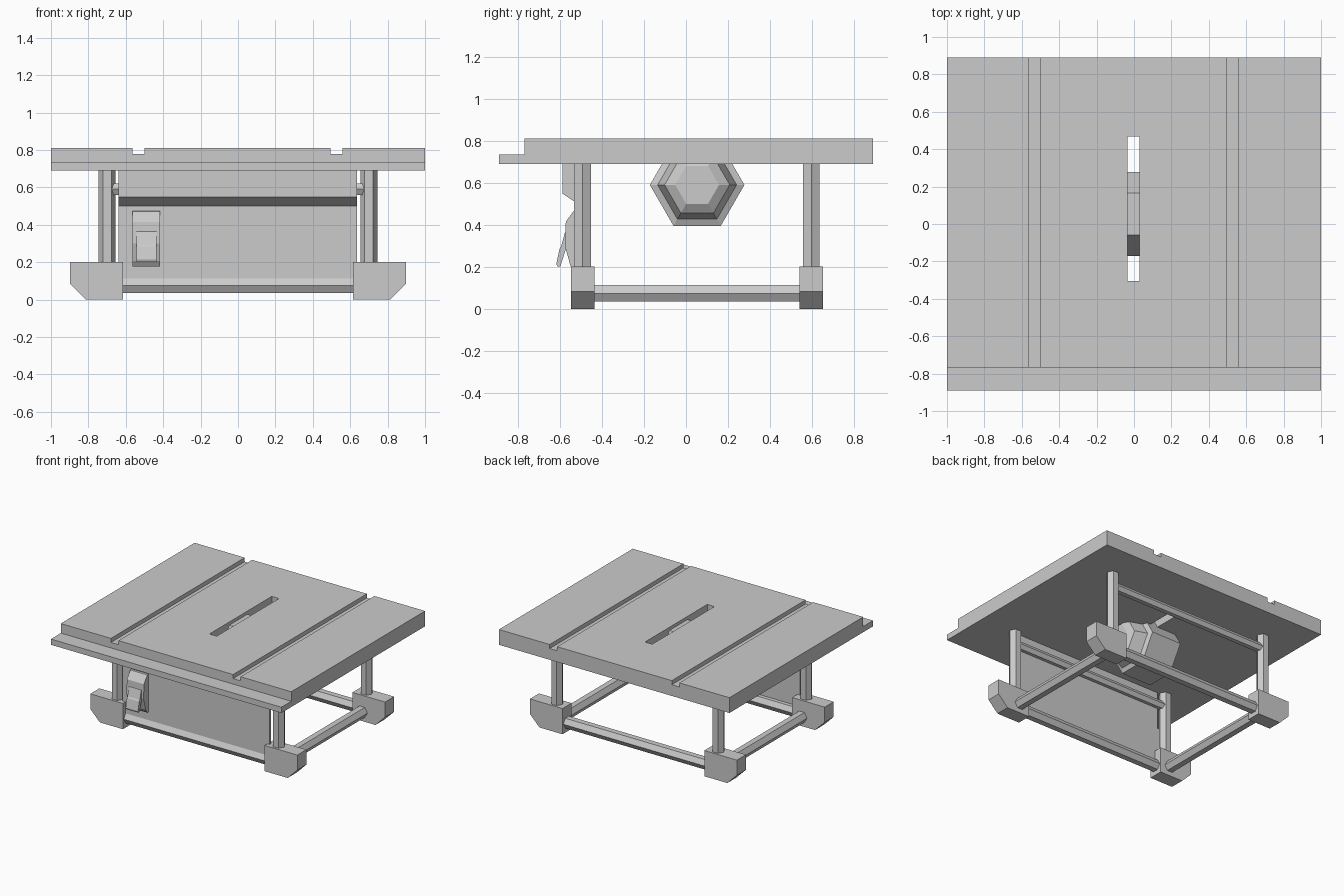
import bpy, bmesh
from math import cos, sin, pi
from mathutils import Vector

if "Cube" in bpy.data.objects:
    bpy.data.objects.remove(bpy.data.objects["Cube"])


def place(axis, u, v, t):
    # section coordinates (u, v) at position t along the axis
    return {'x': Vector((t, u, v)), 'y': Vector((u, t, v)), 'z': Vector((u, v, t))}[axis]


def loft(name, axis, sections):
    # sections: list of (t, [(u, v), ...]) joined into one closed solid
    bm = bmesh.new()
    rings = [[bm.verts.new(place(axis, u, v, t)) for u, v in pts] for t, pts in sections]
    n = len(rings[0])
    for a, b in zip(rings, rings[1:]):
        for i in range(n):
            bm.faces.new((a[i], a[(i + 1) % n], b[(i + 1) % n], b[i]))
    bm.faces.new(rings[0])
    bm.faces.new(rings[-1])
    bmesh.ops.recalc_face_normals(bm, faces=bm.faces[:])
    me = bpy.data.meshes.new(name)
    bm.to_mesh(me)
    bm.free()
    ob = bpy.data.objects.new(name, me)
    bpy.context.collection.objects.link(ob)
    return ob


def prism(name, axis, pts, a, b):
    return loft(name, axis, [(a, pts), (b, pts)])


def hexagon(cu, cv, r):
    return [(cu + r * cos(i * pi / 3), cv + r * sin(i * pi / 3)) for i in range(6)]


def rect(u0, u1, v0, v1):
    return [(u0, v0), (u1, v0), (u1, v1), (u0, v1)]


# table top with front step, two guide grooves and the blade slot
top = prism("table_top", 'x',
            [(-.89, .69), (.89, .69), (.89, .81), (-.768, .81), (-.768, .735), (-.89, .735)], -1, 1)
cutters = [
    prism("groove_cutter_left", 'y', rect(-.565, -.50, .778, .9), -1, 1),
    prism("groove_cutter_right", 'y', rect(.495, .56, .778, .9), -1, 1),
    prism("blade_slot_cutter", 'y', rect(-.034, .029, .6, .9), -.305, .467),
]
bpy.context.view_layer.objects.active = top
for c in cutters:
    m = top.modifiers.new("cut", 'BOOLEAN')
    m.operation = 'DIFFERENCE'
    m.solver = 'EXACT'
    m.object = c
    bpy.ops.object.modifier_apply(modifier=m.name)
    bpy.data.objects.remove(c)

# feet, legs and side rails
FRONT, BACK = -.492, .596
foot = [(.615, 0), (.815, 0), (.898, .083), (.898, .202), (.615, .202)]
for s, side in ((-1, "left"), (1, "right")):
    for y, end in ((FRONT, "front"), (BACK, "back")):
        prism(f"{end}_{side}_foot", 'y', [(s * x, z) for x, z in foot], y - .056, y + .056)
        prism(f"{end}_{side}_leg", 'z', hexagon(s * .70, y, .046), .19, .70)
    prism(f"{side}_rail", 'y', hexagon(s * .70, .074, .045), FRONT, BACK)

# lower and upper cross rails
for y, end in ((FRONT, "front"), (BACK, "back")):
    prism(f"{end}_lower_rail", 'x', hexagon(y, .074, .045), -.63, .63)
    prism(f"{end}_upper_rail", 'x', hexagon(y, .59, .035), -.69, .69)

# front panel with overhanging upper band
prism("front_panel", 'x',
      [(-.50, .095), (-.515, .095), (-.515, .50), (-.587, .548), (-.587, .70), (-.50, .70)],
      -.64, .636)

# switch housing and paddle
prism("switch_housing", 'x',
      [(-.505, .475), (-.53, .472), (-.572, .415), (-.576, .30), (-.55, .205), (-.53, .176), (-.505, .176)],
      -.564, -.416)
prism("switch_paddle", 'x',
      [(-.56, .38), (-.577, .36), (-.595, .295), (-.602, .285), (-.617, .215), (-.612, .202),
       (-.598, .202), (-.57, .29)],
      -.543, -.436)

# hexagonal motor housing hung under the blade slot
loft("motor_housing", 'x',
     [(t, hexagon(.053, .59, r)) for t, r in
      ((-.20, .225), (.06, .225), (.075, .188), (.17, .155), (.20, .104))])
